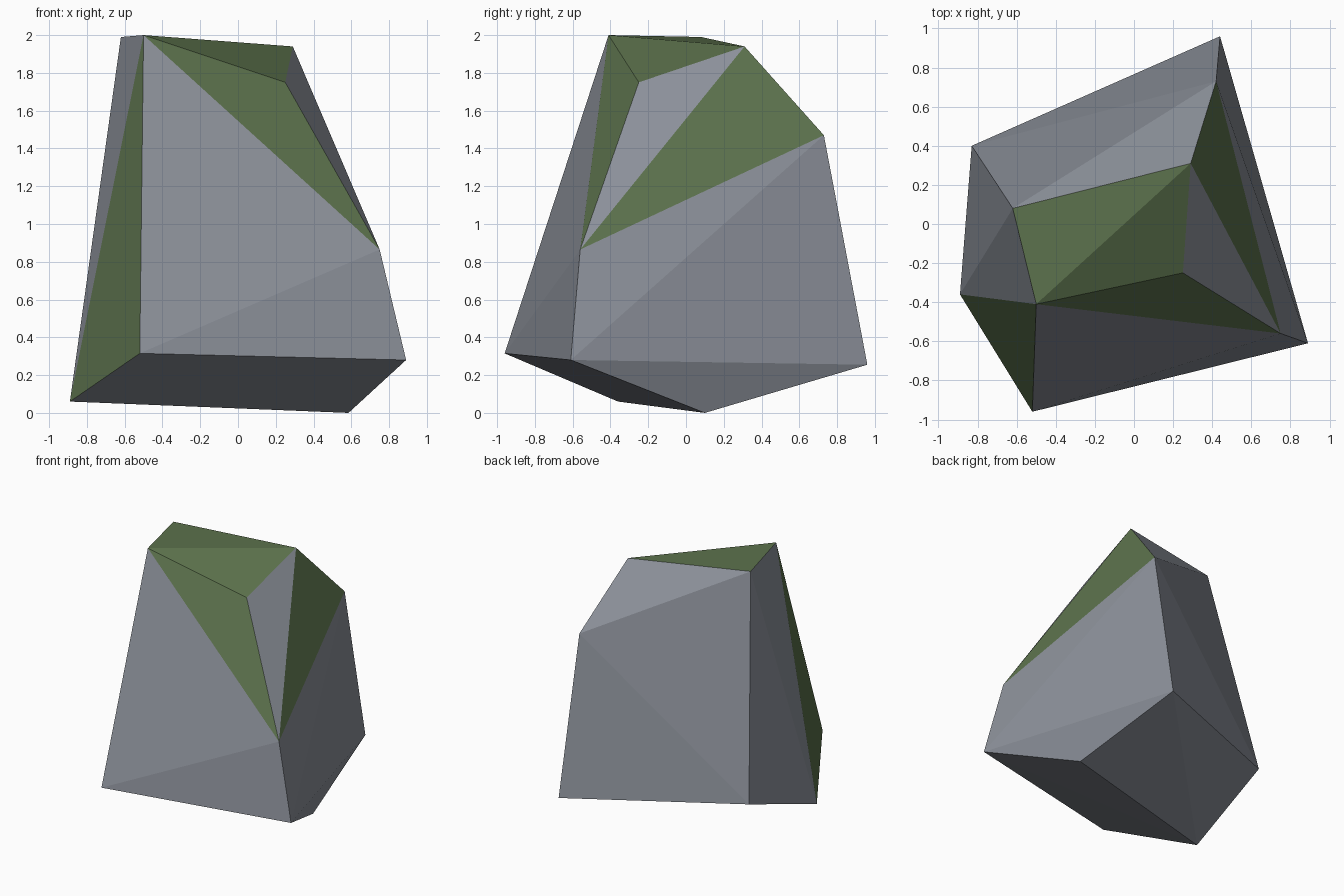
import bpy, bmesh

if "Cube" in bpy.data.objects:
    bpy.data.objects.remove(bpy.data.objects["Cube"])

# Corner points of the boulder
corners = {
    "base": (0.585, 0.10, 0.0), "base_left": (-0.89, -0.36, 0.06),
    "base_front": (-0.52, -0.96, 0.315), "base_right": (0.89, -0.61, 0.28),
    "base_back": (0.44, 0.96, 0.255), "base_back_left": (-0.83, 0.40, 0.33),
    "shoulder_right": (0.75, -0.56, 0.865), "shoulder_back": (0.42, 0.73, 1.47),
    "top_right": (0.29, 0.31, 1.94), "top_front": (0.25, -0.25, 1.75),
    "peak": (-0.50, -0.41, 2.0), "top_left": (-0.62, 0.08, 1.99),
}

# Facets covered in moss
mossy = [
    {"peak", "top_left", "top_right"},
    {"peak", "top_front", "top_right"},
    {"peak", "top_front", "shoulder_right"},
    {"top_right", "shoulder_right", "shoulder_back"},
    {"base_left", "base_front", "peak"},
]


def material(name, color):
    mat = bpy.data.materials.new(name)
    mat.diffuse_color = (*color, 1)
    mat.use_nodes = True
    mat.node_tree.nodes["Principled BSDF"].inputs["Base Color"].default_value = mat.diffuse_color
    return mat


# Boulder: faceted convex shell around the corners
bm = bmesh.new()
names = {bm.verts.new(co): name for name, co in corners.items()}
bmesh.ops.convex_hull(bm, input=list(bm.verts))
bmesh.ops.recalc_face_normals(bm, faces=list(bm.faces))
for face in bm.faces:
    face.material_index = int({names[v] for v in face.verts} in mossy)
    face.smooth = False

mesh = bpy.data.meshes.new("boulder")
bm.to_mesh(mesh)
bm.free()
mesh.materials.append(material("stone grey", (0.26, 0.28, 0.32)))
mesh.materials.append(material("moss green", (0.107, 0.168, 0.073)))
bpy.context.collection.objects.link(bpy.data.objects.new("boulder", mesh))
